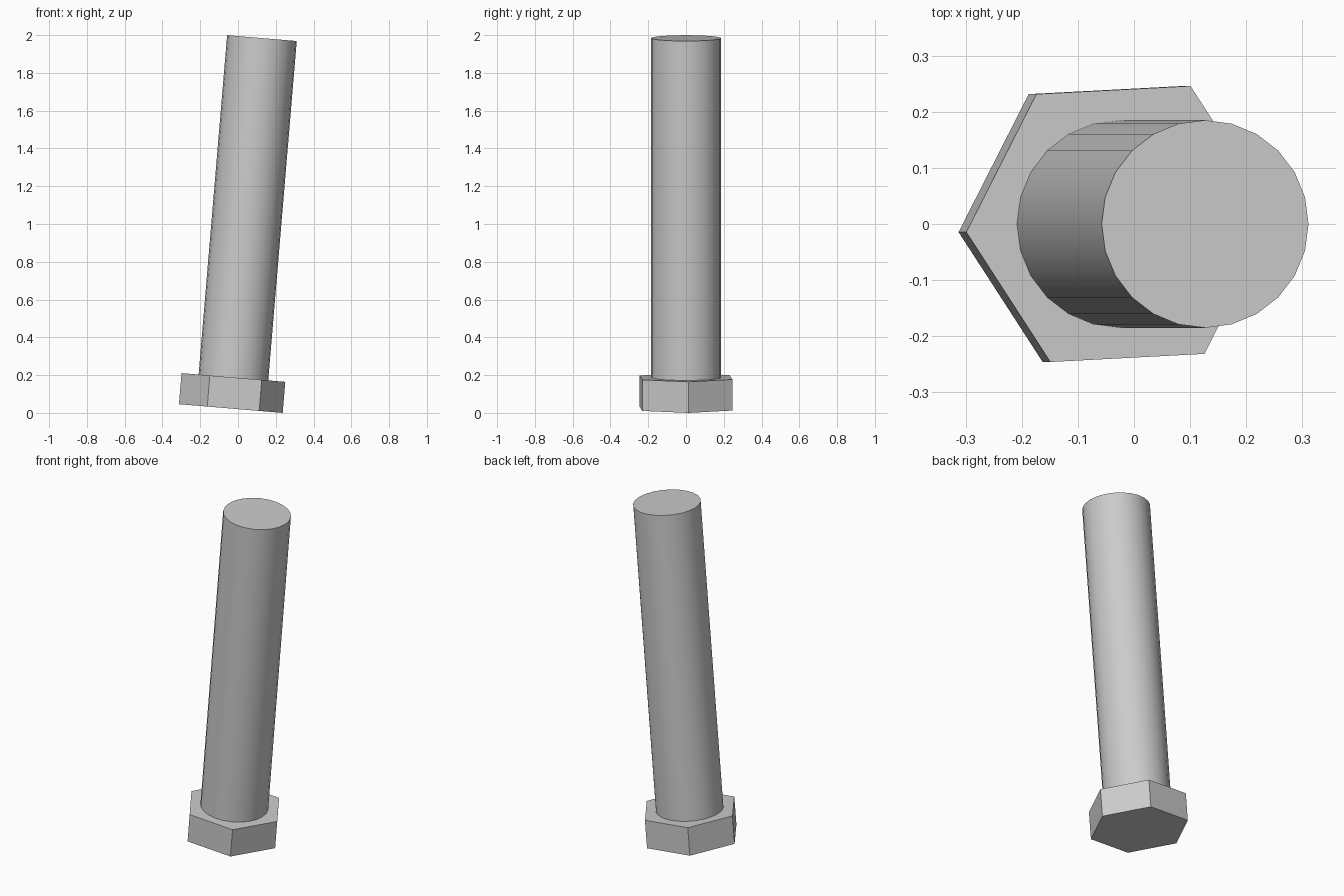
import bpy
import math
from mathutils import Matrix

cube = bpy.data.objects.get("Cube")
if cube:
    bpy.data.objects.remove(cube, do_unlink=True)

# Single steel colour
steel = bpy.data.materials.new("steel grey")
steel.use_nodes = True
colour = (0.6, 0.6, 0.6, 1)
steel.diffuse_color = colour
steel.node_tree.nodes["Principled BSDF"].inputs["Base Color"].default_value = colour

HEAD_HEIGHT = 0.165
LENGTH = 1.968
# The whole bolt leans towards +x about the centre of its head's underside
lean = Matrix.Translation((-0.038, 0, 0.023)) @ Matrix.Rotation(math.radians(4.8), 4, "Y")


def prism(name, sides, radius, bottom, top, turn=0):
    """Upright prism between two heights along the leaning axis."""
    bpy.ops.mesh.primitive_cylinder_add(vertices=sides, radius=radius, depth=top - bottom)
    obj = bpy.context.object
    obj.name = name
    obj.data.materials.append(steel)
    place = Matrix.Translation((0, 0, (bottom + top) / 2))
    obj.matrix_world = lean @ place @ Matrix.Rotation(math.radians(turn), 4, "Z")
    return obj


# Hexagonal head, with a corner close to the x axis
prism("hex_head", 6, 0.276, 0, HEAD_HEIGHT, turn=33)

# Round shank with smooth sides and a flat end
prism("shank", 24, 0.185, HEAD_HEIGHT, LENGTH)
bpy.ops.object.shade_smooth_by_angle(angle=math.radians(30))
